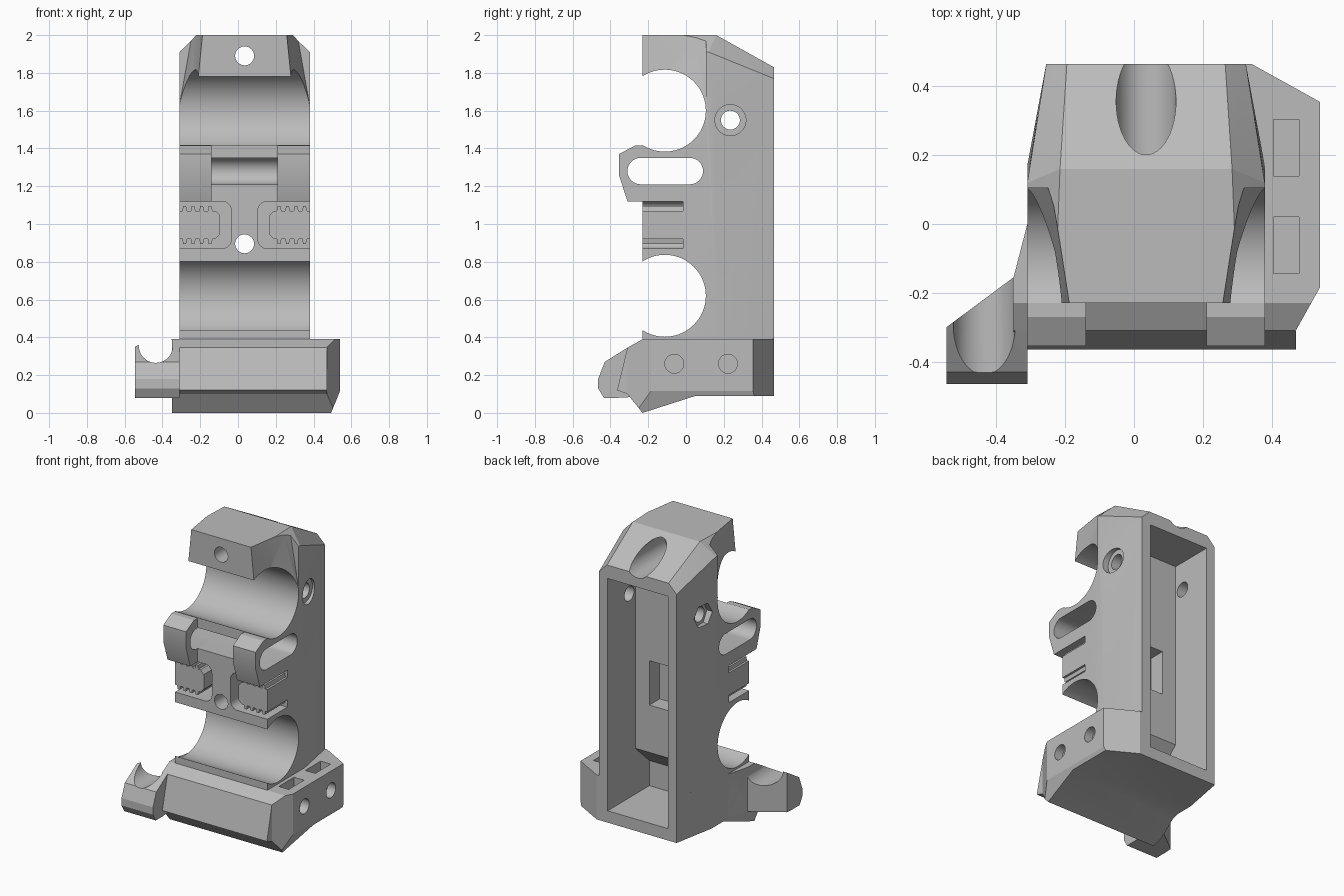
import bpy, bmesh, math
from mathutils import Vector

if "Cube" in bpy.data.objects:
    bpy.data.objects.remove(bpy.data.objects["Cube"])

grey = bpy.data.materials.new("grey plastic")
grey.use_nodes = True
grey.diffuse_color = (0.5, 0.5, 0.5, 1)
grey.node_tree.nodes["Principled BSDF"].inputs["Base Color"].default_value = (0.5, 0.5, 0.5, 1)

MID = 0.035      # centre plane of the upright body
helpers = []


def finish(bm, name):
    bmesh.ops.recalc_face_normals(bm, faces=bm.faces)
    mesh = bpy.data.meshes.new(name)
    bm.to_mesh(mesh)
    bm.free()
    mesh.materials.append(grey)
    ob = bpy.data.objects.new(name, mesh)
    bpy.context.collection.objects.link(ob)
    return ob


def prism(name, pts, axis, a, b):
    """Extrude a 2D outline along x, y or z from a to b."""
    def place(p, d):
        return {"x": (d, p[0], p[1]), "y": (p[0], d, p[1]), "z": (p[0], p[1], d)}[axis]
    bm = bmesh.new()
    lo = [bm.verts.new(place(p, a)) for p in pts]
    hi = [bm.verts.new(place(p, b)) for p in pts]
    bm.faces.new(lo)
    bm.faces.new(hi)
    for i in range(len(pts)):
        j = (i + 1) % len(pts)
        bm.faces.new((lo[i], lo[j], hi[j], hi[i]))
    return finish(bm, name)


def hull(name, pts):
    bm = bmesh.new()
    for p in pts:
        bm.verts.new(p)
    bmesh.ops.convex_hull(bm, input=bm.verts)
    bmesh.ops.dissolve_limit(bm, angle_limit=0.01, verts=bm.verts, edges=bm.edges)
    return finish(bm, name)


def cutter(ob):
    ob.hide_render = True
    helpers.append(ob)
    return ob


def arc(cx, cy, r, start=0, end=360, n=48):
    steps = n if end - start >= 360 else n + 1
    return [(cx + r * math.cos(math.radians(start + (end - start) * i / n)),
             cy + r * math.sin(math.radians(start + (end - start) * i / n))) for i in range(steps)]


def carve(ob, *tools, op="DIFFERENCE"):
    for tool in tools:
        mod = ob.modifiers.new("cut", "BOOLEAN")
        mod.operation, mod.solver, mod.object = op, "EXACT", tool
        bpy.context.view_layer.update()
        deps = bpy.context.evaluated_depsgraph_get()
        mesh = bpy.data.meshes.new_from_object(ob.evaluated_get(deps))
        ob.modifiers.clear()
        ob.data = mesh


# Upright body with tapered back and chamfered top
corners = [(.345, -.23, .38), (.345, .17, .38), (.29, .465, .38),
           (.345, -.23, 1.91), (.345, .12, 1.91), (.29, .465, 1.77),
           (.265, -.23, 2), (.25, .16, 2), (.23, .465, 1.83)]
body = hull("upright_body", [(MID + s * u, y, z) for u, y, z in corners for s in (-1, 1)])

# Slanted front corners of the top arm
for s in (-1, 1):
    wedge = [(.35, .105, 1.6), (.26, -.25, 1.6), (.5, -.25, 1.6), (.5, .105, 1.6),
             (.27, .105, 2.05), (.215, -.25, 2.05), (.5, -.25, 2.05), (.5, .105, 2.05)]
    carve(body, cutter(hull("corner_cut", [(MID + s * u, y, z) for u, y, z in wedge])))

# Round bearing channels across the front
channels = [cutter(prism("channel_cut", arc(-.112, z, .217, n=72), "x", -1, 1)) for z in (1.6, .62)]

# Long rounded slot through the lugs
slot = cutter(prism("slot_cut", arc(.02, 1.28, .07, -90, 90, 16)
                    + arc(-.24, 1.28, .07, 90, 270, 16), "x", -1, 1))
carve(body, *channels, slot)

# Pair of lugs at the front
lug_outline = [(-.1, 1.12), (-.31, 1.12), (-.355, 1.26), (-.355, 1.37), (-.27, 1.415), (-.1, 1.415)]
parts = [body]
for name, a, b in (("right_lug", -.31, -.14), ("left_lug", .21, .38)):
    lug = prism(name, lug_outline, "x", a, b)
    carve(lug, channels[0], slot)
    parts.append(lug)

# Toothed belt grooves, mirrored left and right
for s in (-1, 1):
    outer = [(.5, .87), (.5, 1.12)] + arc(.12, 1.07, .05, 90, 180, 8) + arc(.12, .92, .05, 180, 270, 8)
    top = [(.13, .05), (.155, .075)]
    for k in range(4):
        u = .17 + k * .045
        top += [(u, .075), (u + .005, .1), (u + .02, .1), (u + .025, .075)]
    top.append((.6, .075))
    inner = [(u, .995 + h) for u, h in top] + [(u, .995 - h) for u, h in reversed(top)]
    groove = cutter(prism("groove_cut", [(MID + s * u, z) for u, z in outer], "y", -.4, -.015))
    block = cutter(prism("block_cut", [(MID + s * u, z) for u, z in inner], "y", -.5, .1))
    carve(groove, block)
    carve(body, groove)

# Hollow back
cavity = cutter(prism("cavity_cut", [(.6, 1.74), (.17, 1.74), (.17, .48), (.02, .34), (.02, .17), (.6, .17)],
                      "x", MID - .225, MID + .225))
pocket = cutter(prism("pocket_cut", [(MID + u, z) for u, z in ((-.12, .8), (.12, .8), (.12, 1.1), (-.12, 1.1))],
                      "y", .06, .3))

# Screw holes, counterbores and nut recess
holes = [cutter(prism("hole_cut", arc(MID, z, .05), "y", -1, 1)) for z in (1.89, .895)]
holes += [cutter(prism("bore_cut", arc(MID, 1.89, .087), "y", .05, 1)),
          cutter(prism("cross_cut", arc(.235, 1.55, .05), "x", -1, 1)),
          cutter(prism("side_bore_cut", arc(.235, 1.55, .082), "x", .335, 1)),
          cutter(prism("nut_cut", arc(.235, 1.55, .08, n=6), "x", -1, -.265))]
carve(body, cavity, pocket, *holes)

# Base block: side profile trimmed to its plan outline
base = prism("base_block", [(-.23, .39), (-.31, .345), (-.365, .12), (-.31, .1), (-.23, 0),
                            (.05, .09), (.465, .09), (.465, .39)], "x", -.6, .6)
plan = cutter(prism("plan_cut", [(-.255, .466), (-.31, .17), (-.31, 0), (-.35, -.155), (-.35, -.5),
                                 (.475, -.5), (.47, -.31), (.54, -.185), (.54, .355), (.34, .466)],
                    "z", -1, 1))
carve(base, plan, op="INTERSECT")
carve(base, cutter(prism("edge_cut", [(.55, .14), (.485, -.02), (.485, -.1), (.7, -.1), (.7, .14)], "y", -1, 1)),
      cavity, channels[1])

# Nut slots and screw holes in the side flange
for y in (-.062, .222):
    nut = [(.405, y - .082), (.48, y - .082), (.48, y + .082), (.405, y + .082)]
    carve(base, cutter(prism("nut_slot_cut", nut, "z", .18, .6)),
          cutter(prism("flange_hole_cut", arc(y, .26, .05), "x", .36, 1)))
parts.append(base)

# Side clip with a half-round channel
clip = prism("side_clip", [(-.465, .18), (-.43, .27), (-.31, .345), (-.23, .39), (.01, .39), (.01, .1),
                           (-.36, .08), (-.435, .08), (-.465, .13)], "x", -.6, -.31)
clip_plan = cutter(prism("clip_plan_cut", [(-.545, -.5), (-.545, -.3), (-.35, -.155), (-.31, 0),
                                           (-.25, 0), (-.25, -.5)], "z", -1, 1))
carve(clip, clip_plan, op="INTERSECT")
carve(clip, cutter(prism("clip_channel_cut", arc(-.435, .355, .09), "y", -1, .2)))
parts.append(clip)

for ob in helpers:
    bpy.data.objects.remove(ob)

# Smooth curved walls, keep edges sharp
bpy.ops.object.select_all(action="DESELECT")
for ob in parts:
    ob.select_set(True)
bpy.context.view_layer.objects.active = body
bpy.ops.object.shade_smooth_by_angle(angle=math.radians(20))
